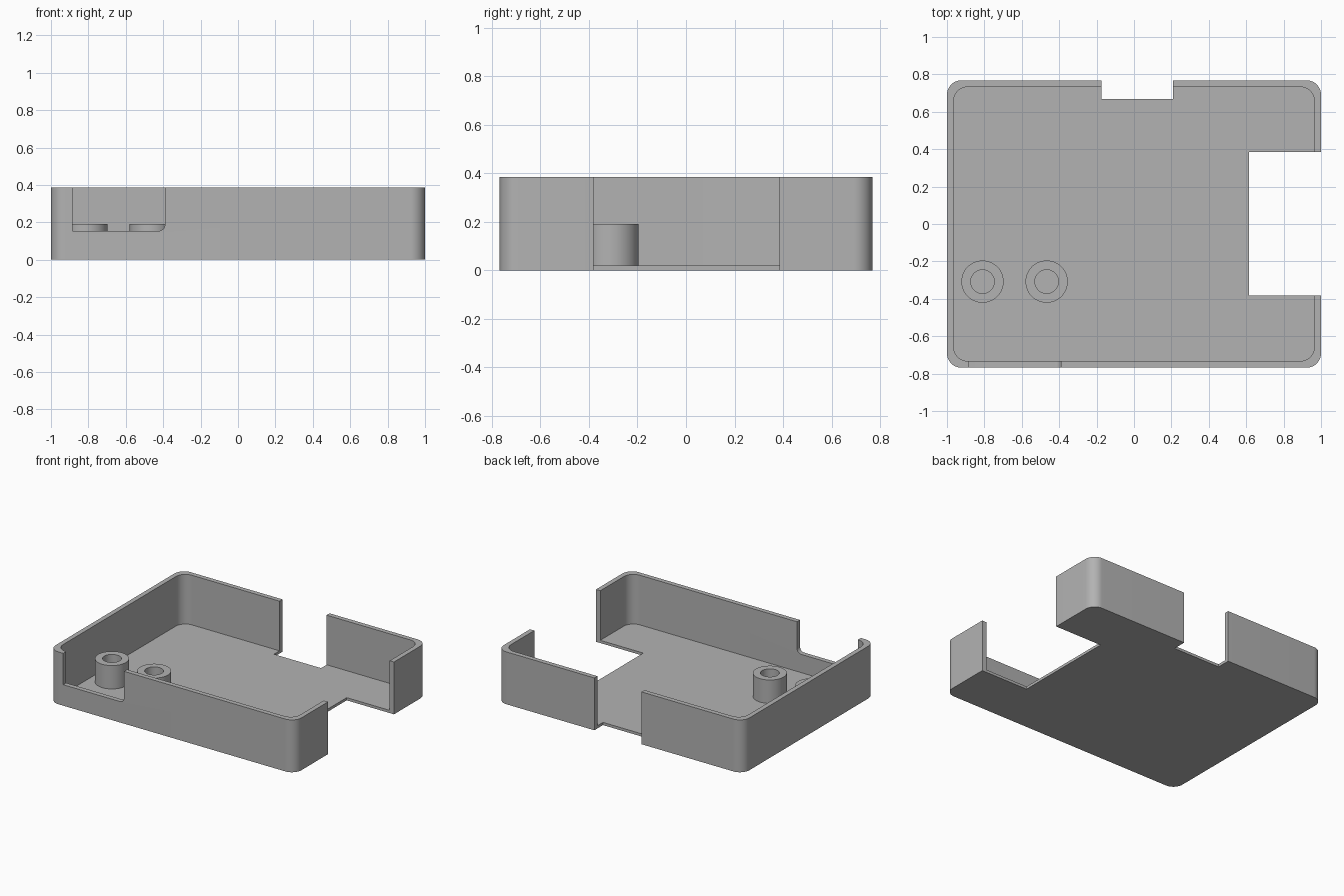
import bpy
import bmesh
import math

if "Cube" in bpy.data.objects:
    bpy.data.objects.remove(bpy.data.objects["Cube"], do_unlink=True)

HEIGHT, FLOOR, WALL = 0.385, 0.02, 0.035
HALF_X, HALF_Y, RADIUS = 1.0, 0.768, 0.077

grey = bpy.data.materials.new("plain grey")
grey.use_nodes = True
colour = (0.45, 0.45, 0.45, 1)
grey.diffuse_color = colour
grey.node_tree.nodes["Principled BSDF"].inputs["Base Color"].default_value = colour


def make_object(name, bm):
    bmesh.ops.recalc_face_normals(bm, faces=bm.faces)
    mesh = bpy.data.meshes.new(name)
    bm.to_mesh(mesh)
    bm.free()
    mesh.materials.append(grey)
    obj = bpy.data.objects.new(name, mesh)
    bpy.context.collection.objects.link(obj)
    return obj


def rounded_rect(hx, hy, r, steps=12):
    points = []
    for i, (sx, sy) in enumerate([(1, 1), (-1, 1), (-1, -1), (1, -1)]):
        for k in range(steps + 1):
            a = math.pi / 2 * (i + k / steps)
            points.append((sx * (hx - r) + r * math.cos(a),
                           sy * (hy - r) + r * math.sin(a)))
    return points


def prism(name, points, low, high, axis="z"):
    """Extrude a 2D outline along z, or an x-z outline along y."""
    bm = bmesh.new()
    place = (lambda a, b, t: (a, b, t)) if axis == "z" else (lambda a, b, t: (a, t, b))
    face = bm.faces.new([bm.verts.new(place(a, b, low)) for a, b in points])
    moved = bmesh.ops.extrude_face_region(bm, geom=[face])["geom"]
    verts = [v for v in moved if isinstance(v, bmesh.types.BMVert)]
    bmesh.ops.translate(bm, verts=verts, vec=place(0, 0, high - low))
    return make_object(name, bm)


def box_outline(x0, x1, y0, y1):
    return [(x0, y0), (x1, y0), (x1, y1), (x0, y1)]


def select_only(obj):
    bpy.ops.object.select_all(action="DESELECT")
    obj.select_set(True)
    bpy.context.view_layer.objects.active = obj


def cut(target, cutter):
    cutter.hide_render = True
    mod = target.modifiers.new("cut", "BOOLEAN")
    mod.operation = "DIFFERENCE"
    mod.solver = "EXACT"
    mod.object = cutter
    select_only(target)
    bpy.ops.object.modifier_apply(modifier=mod.name)
    bpy.data.objects.remove(cutter, do_unlink=True)


def smooth(obj):
    select_only(obj)
    bpy.ops.object.shade_smooth_by_angle(angle=math.radians(30))


# Open tray with rounded corners
tray = prism("tray", rounded_rect(HALF_X, HALF_Y, RADIUS), 0, HEIGHT)
cut(tray, prism("cavity", rounded_rect(HALF_X - WALL, HALF_Y - WALL, RADIUS), FLOOR, 1))

# Full-height notches in the back and the left side
cut(tray, prism("back_notch", box_outline(-0.175, 0.208, 0.668, 1), -1, 1))
cut(tray, prism("side_notch", box_outline(0.615, 2, -0.382, 0.385), -1, 1))

# Front window, open at the top, one lower corner rounded
x0, x1, sill, r = -0.885, -0.39, 0.154, 0.035
window = [(x0, 1), (x0, sill)]
for k in range(9):
    a = math.pi / 2 * (k / 8 - 1)
    window.append((x1 - r + r * math.cos(a), sill + r + r * math.sin(a)))
window.append((x1, 1))
cut(tray, prism("front_window", window, -1, -0.65, "y"))
smooth(tray)


# Hollow screw posts standing on the floor
def post(name, x, y, outer=0.113, inner=0.063, top=0.192, sides=48):
    bm = bmesh.new()
    rings = []
    for radius, z in [(outer, FLOOR), (outer, top), (inner, top), (inner, FLOOR)]:
        rings.append([bm.verts.new((x + radius * math.cos(2 * math.pi * k / sides),
                                    y + radius * math.sin(2 * math.pi * k / sides), z))
                      for k in range(sides)])
    for low, high in zip(rings, rings[1:]):
        for k in range(sides):
            n = (k + 1) % sides
            bm.faces.new((low[k], low[n], high[n], high[k]))
    smooth(make_object(name, bm))


post("corner_post", -0.81, -0.308)
post("inner_post", -0.467, -0.308)
